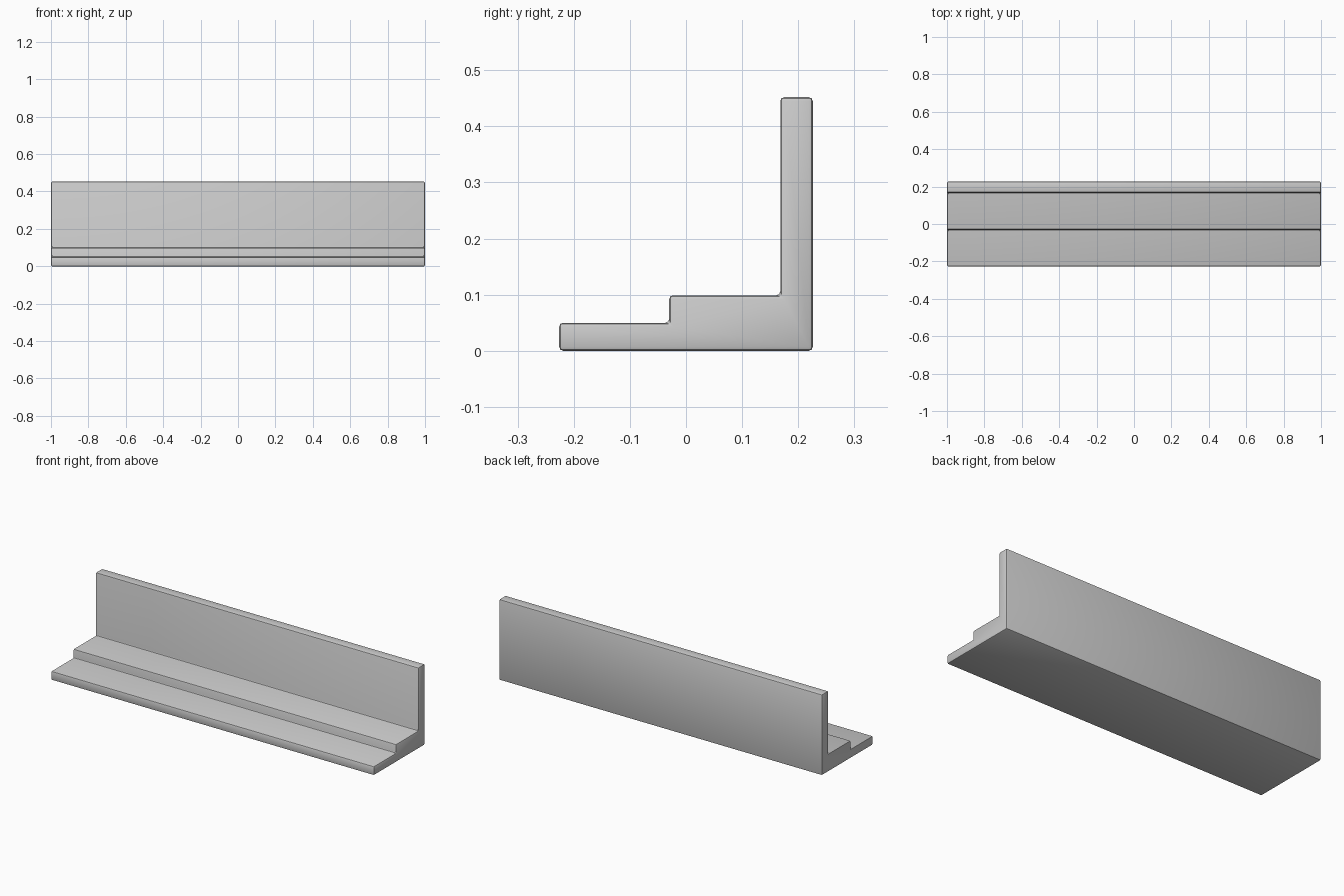
import bpy, bmesh

if "Cube" in bpy.data.objects:
    bpy.data.objects.remove(bpy.data.objects["Cube"])

# Stepped L-shaped cross-section (y, z): low ledge, raised step, tall back wall
profile = [(-0.226, 0), (0.226, 0), (0.226, 0.452), (0.168, 0.452),
           (0.168, 0.099), (-0.03, 0.099), (-0.03, 0.05), (-0.226, 0.05)]

# Extrude the section along x
bm = bmesh.new()
face = bm.faces.new([bm.verts.new((-1, y, z)) for y, z in profile])
ext = bmesh.ops.extrude_face_region(bm, geom=[face])
moved = [g for g in ext["geom"] if isinstance(g, bmesh.types.BMVert)]
bmesh.ops.translate(bm, verts=moved, vec=(2, 0, 0))
bmesh.ops.recalc_face_normals(bm, faces=bm.faces[:])

mesh = bpy.data.meshes.new("stepped_ledge_trim")
bm.to_mesh(mesh)
bm.free()
trim = bpy.data.objects.new("stepped_ledge_trim", mesh)
bpy.context.collection.objects.link(trim)

# Small softened edges all round, including the inner corners
bevel = trim.modifiers.new("soft_edges", "BEVEL")
bevel.width = 0.007
bevel.segments = 2
bevel.limit_method = 'ANGLE'

bpy.context.view_layer.objects.active = trim
trim.select_set(True)
bpy.ops.object.modifier_apply(modifier=bevel.name)
bpy.ops.object.shade_smooth_by_angle()
